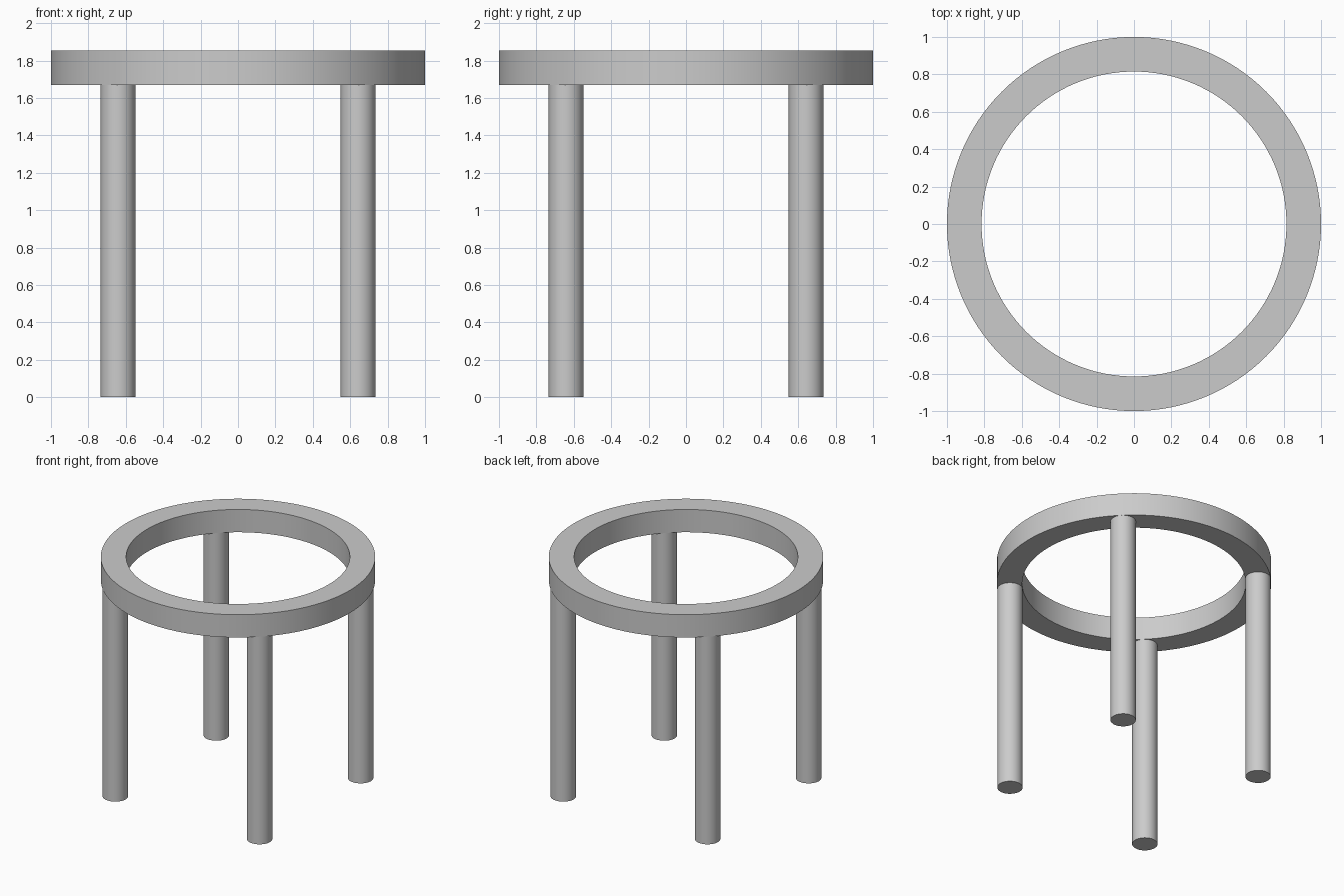
import bpy, bmesh, math

if "Cube" in bpy.data.objects:
    bpy.data.objects.remove(bpy.data.objects["Cube"])

OUTER, INNER = 1.0, 0.815
RING_BOTTOM, TOP = 1.67, 1.853
LEG_RADIUS = (OUTER - INNER) / 2
LEG_OFFSET = (OUTER + INNER) / 2


def smooth(obj):
    bpy.ops.object.select_all(action='DESELECT')
    obj.select_set(True)
    bpy.context.view_layer.objects.active = obj
    bpy.ops.object.shade_smooth_by_angle(angle=math.radians(30))


# Seat ring: rectangular section spun around z
bm = bmesh.new()
section = [(INNER, RING_BOTTOM), (OUTER, RING_BOTTOM), (OUTER, TOP), (INNER, TOP)]
verts = [bm.verts.new((r, 0, z)) for r, z in section]
edges = [bm.edges.new((verts[i], verts[(i + 1) % 4])) for i in range(4)]
bmesh.ops.spin(bm, geom=verts + edges, cent=(0, 0, 0), axis=(0, 0, 1),
               angle=math.tau, steps=128, use_merge=True)
bmesh.ops.remove_doubles(bm, verts=bm.verts, dist=1e-5)
bmesh.ops.recalc_face_normals(bm, faces=bm.faces)
mesh = bpy.data.meshes.new("seat_ring")
bm.to_mesh(mesh)
bm.free()
ring = bpy.data.objects.new("seat_ring", mesh)
bpy.context.collection.objects.link(ring)
smooth(ring)

# Four round legs centred under the ring, on the diagonals
names = ["back_right_leg", "back_left_leg", "front_left_leg", "front_right_leg"]
for i, name in enumerate(names):
    a = math.radians(45 + 90 * i)
    bpy.ops.mesh.primitive_cylinder_add(
        vertices=48, radius=LEG_RADIUS, depth=RING_BOTTOM,
        location=(LEG_OFFSET * math.cos(a), LEG_OFFSET * math.sin(a), RING_BOTTOM / 2))
    leg = bpy.context.object
    leg.name = name
    smooth(leg)
